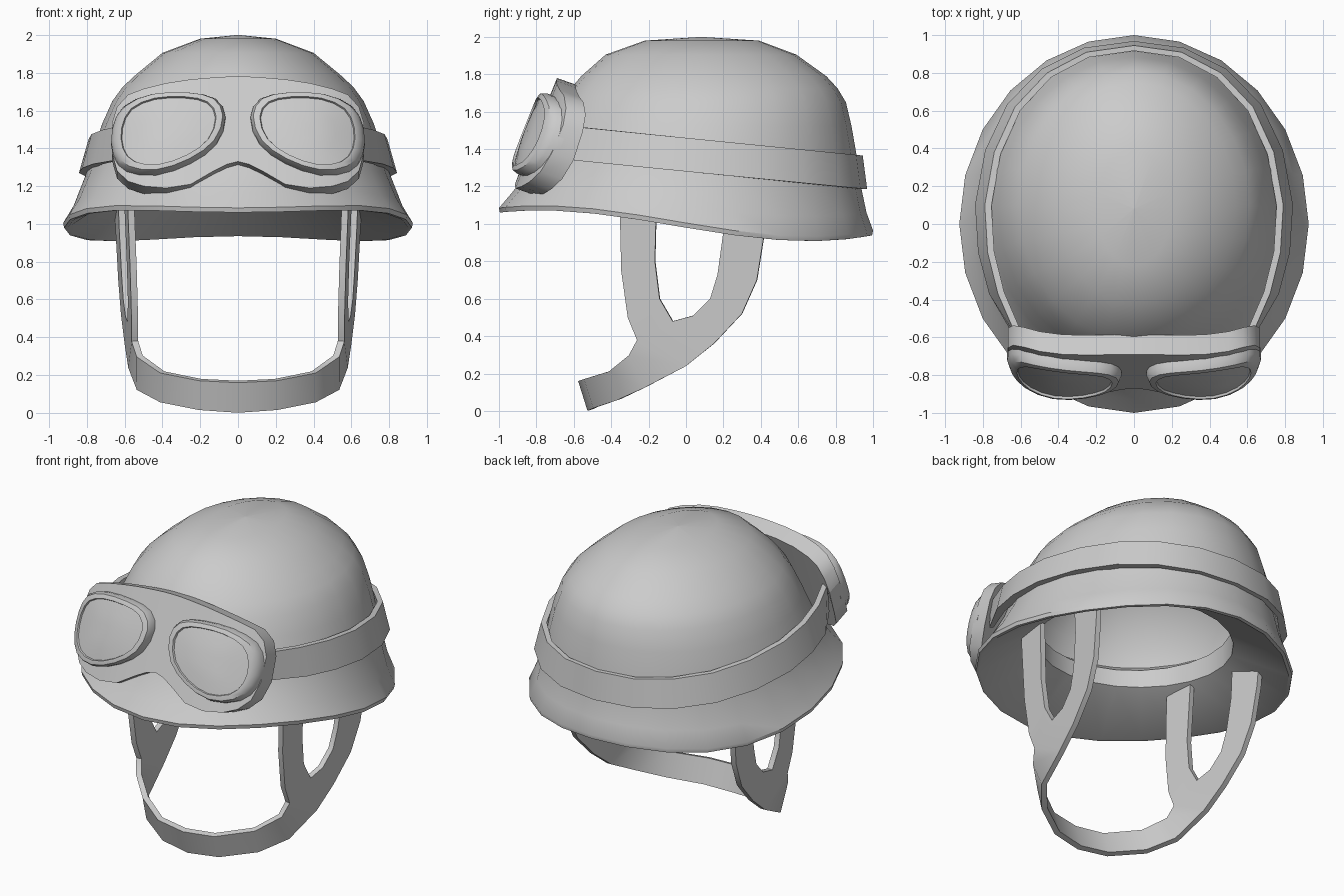
import bpy, math
from mathutils import Vector

if "Cube" in bpy.data.objects:
    bpy.data.objects.remove(bpy.data.objects["Cube"])


def shade(ob, angle=35):
    bpy.ops.object.select_all(action='DESELECT')
    ob.select_set(True)
    bpy.context.view_layer.objects.active = ob
    bpy.ops.object.shade_smooth_by_angle(angle=math.radians(angle))


def make(name, verts, faces):
    me = bpy.data.meshes.new(name)
    me.from_pydata([tuple(v) for v in verts], [], faces)
    ob = bpy.data.objects.new(name, me)
    bpy.context.collection.objects.link(ob)
    shade(ob)
    bpy.ops.object.mode_set(mode='EDIT')
    bpy.ops.mesh.select_all(action='SELECT')
    bpy.ops.mesh.remove_doubles(threshold=0.0005)
    bpy.ops.mesh.normals_make_consistent(inside=False)
    bpy.ops.object.mode_set(mode='OBJECT')
    shade(ob)
    return ob


def bridge(rings, n):
    """Quads between consecutive closed rings of n vertices."""
    return [(r * n + i, r * n + (i + 1) % n, (r + 1) * n + (i + 1) % n, (r + 1) * n + i)
            for r in range(rings - 1) for i in range(n)]


# Helmet shell: stacked ellipses (half width, front y, back y, z, share of rim wave)
def wave(y):
    return -0.015 - 0.17 * y + 0.02 * y * y + 0.11 * y ** 3


shell = [(.92, -.995, .995, .995, 1), (.925, -1, 1, 1.02, 1), (.87, -.93, .965, 1.11, .8),
         (.81, -.83, .93, 1.26, .5), (.765, -.77, .91, 1.4, .3), (.72, -.72, .885, 1.53, .1),
         (.665, -.67, .855, 1.65, 0), (.61, -.615, .81, 1.725, 0), (.54, -.56, .75, 1.79, 0),
         (.4, -.43, .59, 1.905, 0), (.2, -.22, .39, 1.98, 0), (.001, .08, .082, 2.0, 0)]
liner = [(.9, -.975, .975, .995, 1), (.58, -.6, .62, 1.2, .6), (.575, -.595, .615, 1.33, .3),
         (.69, -.68, .82, 1.4, .2), (.66, -.65, .82, 1.53, .1), (.49, -.5, .68, 1.76, 0),
         (.3, -.3, .46, 1.9, 0), (.001, .08, .082, 1.95, 0)]
SIDES = 24
verts = []
profile = shell[::-1] + liner
for a, yf, yb, z, w in profile:
    for i in range(SIDES):
        t = 2 * math.pi * i / SIDES
        y = (yf + yb) / 2 + (yb - yf) / 2 * math.sin(t)
        verts.append((a * math.cos(t), y, z + w * wave(y)))
faces = bridge(len(profile), SIDES)
faces += [tuple(range(SIDES)), tuple(range(len(verts) - SIDES, len(verts)))]
make("helmet_shell", verts, faces)

# Goggle strap wrapped round the shell
half = [(.62, -.6), (.72, -.37), (.775, -.15), (.79, .1), (.74, .38), (.63, .62),
        (.46, .8), (.25, .91)]
path = half + [(0, .945)] + [(-x, y) for x, y in half[::-1]]
verts = []
for x, y in path:
    top, low = 1.46 - .1 * y, 1.28 - .1 * y
    out = 1.065 if y > -.5 else 1.02
    yo = y + .025 * max(0, y)
    verts += [(x * out, yo, low), (x, y, top), (x * .955, y * .97, top), (x * .99, yo * .97, low)]
faces = bridge(len(path), 4) + [(0, 1, 2, 3), tuple(range(len(verts) - 4, len(verts)))]
make("goggle_strap", verts, faces)


# Goggles: everything sits on one tilted, curved front surface
def front(x, z, lift=0.0):
    return Vector((x, -.69 - .4 * (1.78 - z) + .67 * x ** 4 - lift, z + .35 * lift))


cols = [(0, 1.78, 1.33), (.06, 1.779, 1.315), (.13, 1.775, 1.28), (.25, 1.765, 1.21),
        (.38, 1.745, 1.19), (.5, 1.715, 1.2), (.58, 1.685, 1.225), (.64, 1.62, 1.28),
        (.668, 1.53, 1.38)]
cols = [(-x, t, b) for x, t, b in cols[:0:-1]] + cols
verts = []
for x, t, b in cols:
    verts += [front(x, t), front(x, b), front(x, b, -.115), front(x, t, -.105)]
faces = bridge(len(cols), 4) + [(0, 1, 2, 3), tuple(range(len(verts) - 4, len(verts)))]
make("goggle_mask", verts, faces)


def smooth_loop(pts, steps=2):
    """Catmull-Rom subdivision of a closed loop."""
    out, n = [], len(pts)
    p = [Vector(q) for q in pts]
    for i in range(n):
        a, b, c, d = p[i - 1], p[i], p[(i + 1) % n], p[(i + 2) % n]
        for k in range(steps):
            t = k / steps
            out.append(.5 * (2 * b + (c - a) * t + (2 * a - 5 * b + 4 * c - d) * t * t
                             + (3 * b - a - 3 * c + d) * t ** 3))
    return out


lens = smooth_loop([(.115, 1.545), (.16, 1.625), (.28, 1.652), (.44, 1.645), (.565, 1.59),
                    (.615, 1.49), (.61, 1.38), (.55, 1.31), (.42, 1.295), (.27, 1.345), (.155, 1.43)])
steps = [(1.2, -.03), (1.2, .025), (1.14, .055), (1.03, .06), (1.0, .06), (.98, .048),
         (.6, .055), (.25, .058)]
for side, label in ((1, "left"), (-1, "right")):
    verts = []
    for s, lift in steps:
        for p in lens:
            verts.append(front(side * (.36 + (p.x - .36) * s), 1.48 + (p.y - 1.48) * s, lift))
    n = len(lens)
    faces = bridge(len(steps), n) + [tuple(range(len(verts) - n, len(verts))), tuple(range(n))]
    make("goggle_lens_" + label, verts, faces)


# Chin harness: half of it as flat strips, then mirrored and thickened
def side_pt(y, z):
    return (.57 + .09 * y + .04 * (z - .4), y, z)


T, B, H = side_pt(-.26, .38), side_pt(0, .24), side_pt(-.07, .48)
chin = [((0, -.56, .165), (0, -.51, .006)), ((.2, -.53, .175), (.2, -.48, .02)),
        ((.4, -.4, .215), (.4, -.36, .06)), ((.52, -.3, .3), (.52, -.22, .125)), (T, B)]
front_arm = [(T, H)] + [(side_pt(*a), side_pt(*b)) for a, b in (
    ((-.31, .5), (-.14, .6)), ((-.345, .75), (-.165, .8)), ((-.355, 1.19), (-.155, 1.19)))]
back_arm = [(H, B)] + [(side_pt(*b), side_pt(*a)) for a, b in (
    ((.15, .36), (.04, .51)), ((.3, .52), (.13, .6)), ((.38, .7), (.17, .73)),
    ((.42, .95), (.2, .95)), ((.43, 1.16), (.2, 1.16)))]
verts, faces = [], []
for strip in (chin, front_arm, back_arm):
    base = len(verts)
    for a, b in strip:
        verts += [a, b]
    faces += [(base + 2 * i, base + 2 * i + 1, base + 2 * i + 3, base + 2 * i + 2)
              for i in range(len(strip) - 1)]
faces.append((len(verts), len(verts) + 1, len(verts) + 2))
verts += [T, B, H]
harness = make("chin_harness", verts, faces)
mirror = harness.modifiers.new("mirror", 'MIRROR')
mirror.use_clip = True
solid = harness.modifiers.new("thickness", 'SOLIDIFY')
solid.thickness = .035
solid.offset = 0
for name in ("mirror", "thickness"):
    bpy.ops.object.modifier_apply(modifier=name)
shade(harness)
